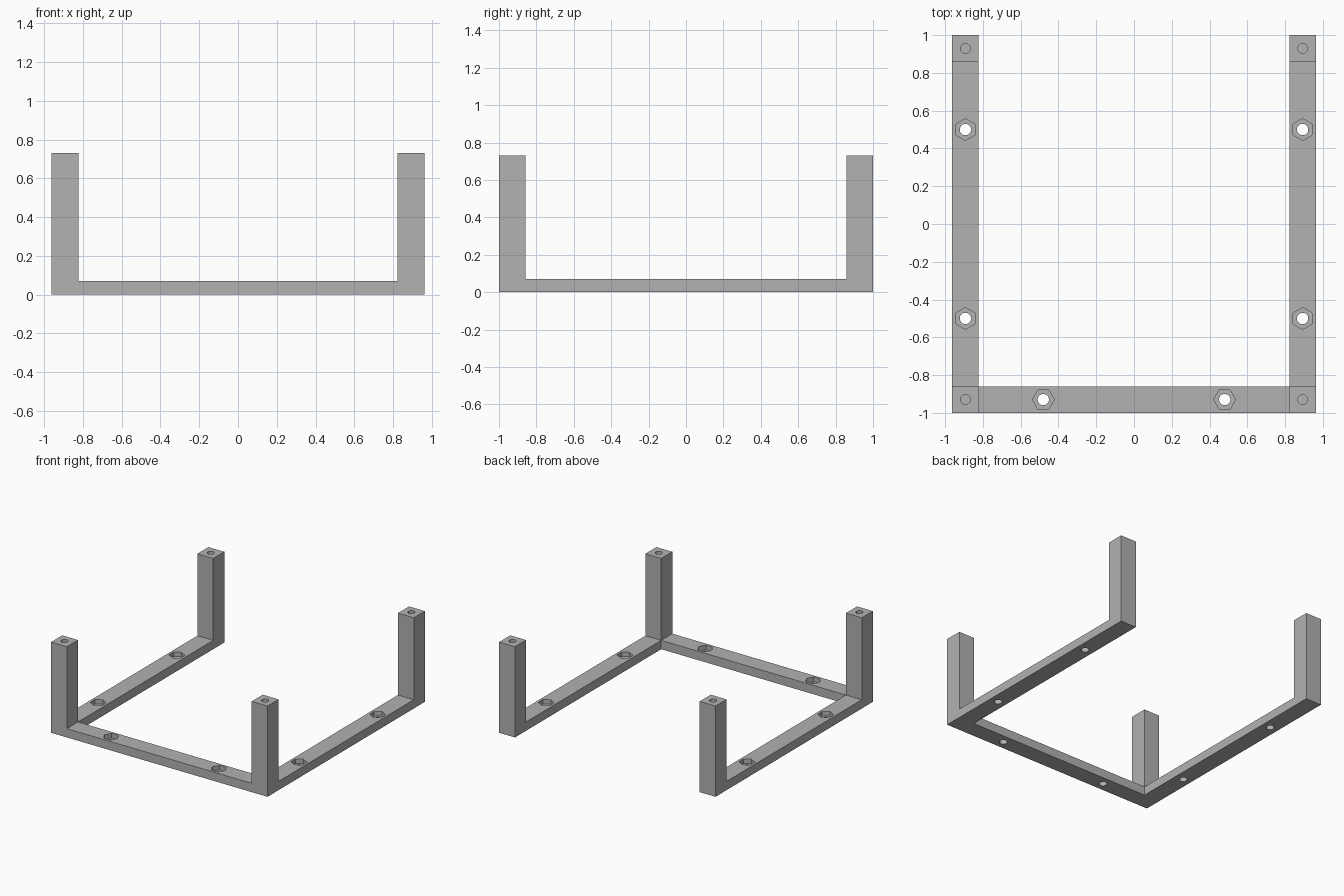
import bpy, bmesh, math
from mathutils import Matrix, Vector

cube = bpy.data.objects.get("Cube")
if cube:
    bpy.data.objects.remove(cube, do_unlink=True)

# Main dimensions
HALF_X, HALF_Y, BAR = 0.963, 1.0, 0.141
RAIL_H, POST_H = 0.071, 0.73
POCKET_FLOOR, POST_HOLE_DEPTH = 0.035, 0.2
BOLT_R, NUT_R, PEG_R = 0.03, 0.058, 0.026
MID_X, MID_Y = HALF_X - BAR / 2, HALF_Y - BAR / 2

grey = bpy.data.materials.new("plain grey")
grey.use_nodes = True
colour = (0.445, 0.445, 0.445, 1)
grey.diffuse_color = colour
grey.node_tree.nodes["Principled BSDF"].inputs["Base Color"].default_value = colour


def add_object(name, bm):
    mesh = bpy.data.meshes.new(name)
    bm.to_mesh(mesh)
    bm.free()
    mesh.materials.append(grey)
    obj = bpy.data.objects.new(name, mesh)
    bpy.context.collection.objects.link(obj)
    return obj


def raise_faces(bm, faces, height):
    out = bmesh.ops.extrude_face_region(bm, geom=faces)["geom"]
    verts = [g for g in out if isinstance(g, bmesh.types.BMVert)]
    bmesh.ops.translate(bm, verts=verts, vec=(0, 0, height))
    return [g for g in out if isinstance(g, bmesh.types.BMFace)]


def add_prism(bm, x, y, bottom, top, radius, sides, turn=0):
    place = Matrix.Translation((x, y, (bottom + top) / 2)) @ Matrix.Rotation(turn, 4, "Z")
    bmesh.ops.create_cone(bm, cap_ends=True, segments=sides, radius1=radius,
                          radius2=radius, depth=top - bottom, matrix=place)


# U-shaped footprint, cut into corners and rails
bm = bmesh.new()
xs = (-HALF_X, BAR - HALF_X, HALF_X - BAR, HALF_X)
ys = (-HALF_Y, BAR - HALF_Y, HALF_Y - BAR, HALF_Y)
grid = [[bm.verts.new((x, y, 0)) for y in ys] for x in xs]
for i in range(3):
    for j in range(3):
        if i != 1 or j == 0:
            bm.faces.new((grid[i][j], grid[i + 1][j], grid[i + 1][j + 1], grid[i][j + 1]))
bottom = bm.faces[:]
tops = raise_faces(bm, bottom, RAIL_H)

# Corner posts grow out of the rails
for face in tops:
    c = face.calc_center_median()
    if abs(c.x) > MID_X - BAR / 4 and abs(c.y) > MID_Y - BAR / 4:
        raised = raise_faces(bm, [face], POST_H - RAIL_H)
loose = [v for v in bm.verts if not v.link_faces]
bmesh.ops.delete(bm, geom=loose, context="VERTS")

# Make the frame a closed shell with flat, undivided sides
bmesh.ops.remove_doubles(bm, verts=bm.verts, dist=0.0001)
bm.normal_update()
if not any(f.calc_center_median().z < 0.001 for f in bm.faces):
    bmesh.ops.holes_fill(bm, edges=[e for e in bm.edges if e.is_boundary])
bmesh.ops.recalc_face_normals(bm, faces=bm.faces)
bmesh.ops.dissolve_limit(bm, angle_limit=0.01, verts=bm.verts, edges=bm.edges)
frame = add_object("frame_with_posts", bm)

# Cutters: nut pockets first, then bolt holes and peg holes
pockets, holes = bmesh.new(), bmesh.new()
spots = [(sx * MID_X, sy * 0.5, math.radians(0)) for sx in (-1, 1) for sy in (-1, 1)]
spots += [(sx * 0.48, -MID_Y, math.radians(90)) for sx in (-1, 1)]
for x, y, turn in spots:
    add_prism(pockets, x, y, POCKET_FLOOR, RAIL_H + 0.1, NUT_R, 6, turn)
    add_prism(holes, x, y, -0.1, RAIL_H + 0.1, BOLT_R, 32)
for sx in (-1, 1):
    for sy in (-1, 1):
        add_prism(holes, sx * MID_X, sy * MID_Y, POST_H - POST_HOLE_DEPTH,
                  POST_H + 0.1, PEG_R, 32)

bpy.context.view_layer.objects.active = frame
for name, cut_mesh in (("nut_pocket_cutter", pockets), ("hole_cutter", holes)):
    cutter = add_object(name, cut_mesh)
    cutter.hide_render = True
    mod = frame.modifiers.new(name, "BOOLEAN")
    mod.operation, mod.solver, mod.object = "DIFFERENCE", "EXACT", cutter
    bpy.ops.object.modifier_apply(modifier=name)
    bpy.data.objects.remove(cutter, do_unlink=True)

# Crisp flats, smooth hole walls
frame.select_set(True)
bpy.ops.object.shade_smooth_by_angle(angle=math.radians(30))
